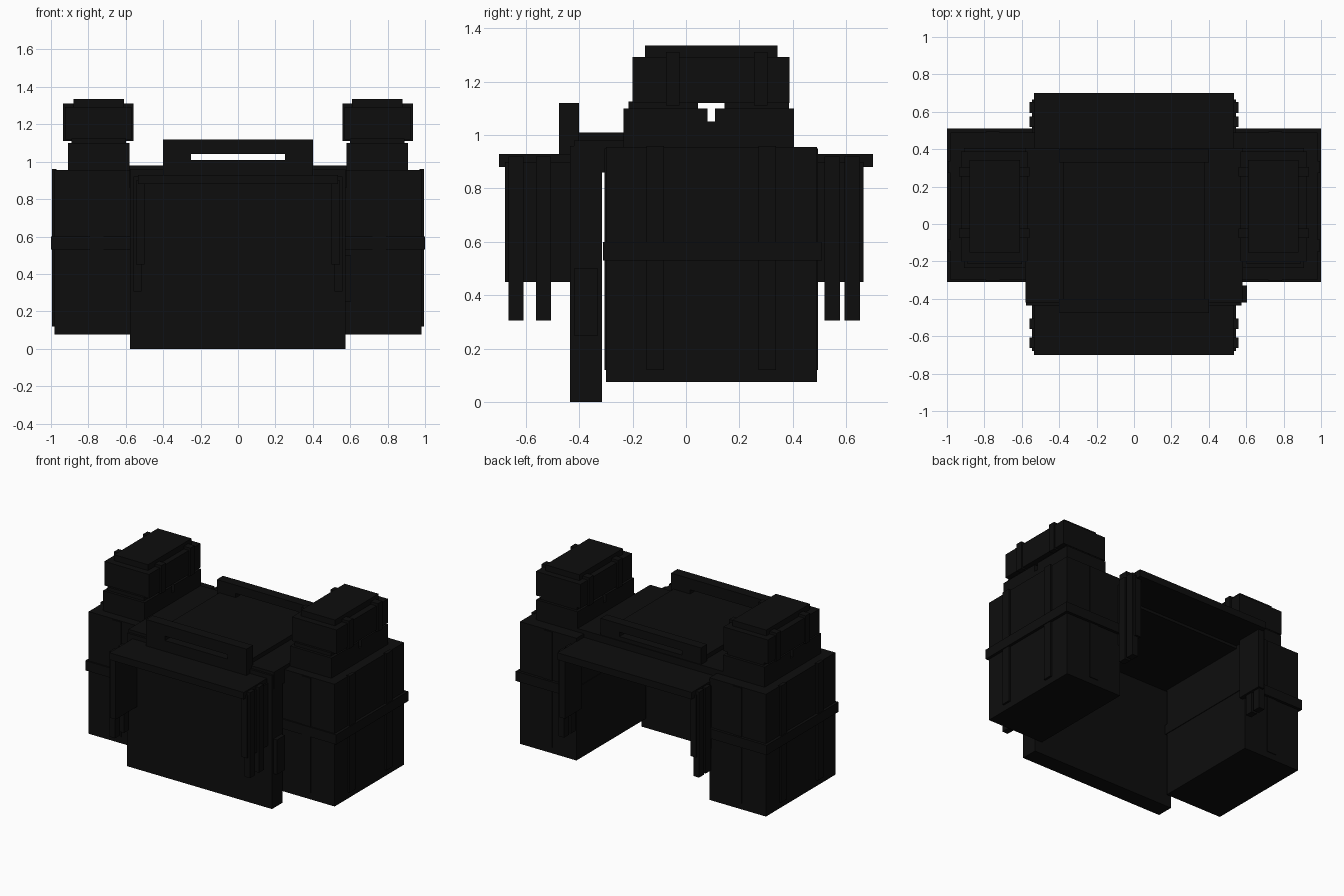
import bpy

cube = bpy.data.objects.get("Cube")
if cube:
    bpy.data.objects.remove(cube, do_unlink=True)

black = bpy.data.materials.new("near_black")
black.use_nodes = True
COLOR = (0.0042, 0.0042, 0.0042, 1)
black.diffuse_color = COLOR
bsdf = next(n for n in black.node_tree.nodes if n.type == 'BSDF_PRINCIPLED')
bsdf.inputs["Base Color"].default_value = COLOR
bsdf.inputs["Roughness"].default_value = 0.8


def box(name, x0, x1, y0, y1, z0, z1):
    """Axis-aligned box given by its limits."""
    bpy.ops.mesh.primitive_cube_add(
        size=1, location=((x0 + x1) / 2, (y0 + y1) / 2, (z0 + z1) / 2))
    ob = bpy.context.object
    ob.name = name
    ob.scale = (x1 - x0, y1 - y0, z1 - z0)
    bpy.ops.object.transform_apply(location=False, rotation=False, scale=True)
    ob.data.materials.append(black)
    return ob


def pair(name, x0, x1, *rest):
    """Box on the left side and its mirror image on the right."""
    box("left_" + name, x0, x1, *rest)
    box("right_" + name, -x1, -x0, *rest)


# Desktop, front panel and raised centre
box("desktop", -0.535, 0.535, -0.70, 0.70, 0.88, 0.93)
box("front_panel", -0.578, 0.576, -0.435, -0.315, 0, 0.96)
box("top_deck", -0.58, 0.58, -0.42, 0.405, 0.86, 0.98)
box("centre_pad", -0.38, 0.38, -0.40, 0.33, 0.98, 1.01)
box("side_latch", 0.56, 0.605, -0.42, -0.33, 0.25, 0.5)

# Front and back rails standing on end blocks
for name, y0, y1, z1 in (("front", -0.475, -0.40, 1.12),
                         ("back", 0.33, 0.40, 1.10)):
    box(name + "_rail", -0.40, 0.40, y0, y1, 1.04, z1)
    box(name + "_rail_base", -0.40, 0.40, y0, y1, 0.93, 1.008)
    pair(name + "_rail_end", 0.25, 0.40, y0, y1, 1.0, 1.05)

# Side cabinets with belt and vertical straps
pair("cabinet", 0.53, 0.98, -0.30, 0.49, 0.075, 0.955)
pair("cabinet_belt", 0.525, 1.0, -0.31, 0.51, 0.53, 0.60)
for i, y in enumerate((-0.115, 0.305)):
    pair(f"cabinet_strap_{i + 1}", 0.97, 0.994, y - 0.033, y + 0.033, 0.12, 0.96)
pair("cabinet_front_strap", 0.72, 0.79, -0.305, -0.29, 0.12, 0.95)
pair("cabinet_back_strap", 0.72, 0.79, 0.48, 0.495, 0.12, 0.95)

# Pedestals and strapped boxes on the cabinets
pair("pedestal", 0.58, 0.91, -0.235, 0.405, 0.95, 1.05)
pair("pedestal_front_half", 0.58, 0.91, -0.235, 0.08, 1.05, 1.10)
pair("pedestal_back_half", 0.58, 0.91, 0.108, 0.405, 1.05, 1.10)
pair("box_front_foot", 0.60, 0.89, -0.215, 0.045, 1.09, 1.125)
pair("box_back_foot", 0.60, 0.89, 0.145, 0.385, 1.09, 1.125)
pair("box", 0.57, 0.925, -0.20, 0.388, 1.12, 1.293)
pair("box_lid", 0.61, 0.88, -0.153, 0.343, 1.29, 1.335)
for i, y in enumerate((-0.05, 0.28)):
    pair(f"box_strap_{i + 1}", 0.558, 0.936, y - 0.025, y + 0.025, 1.11, 1.312)

# Side brackets with hanging prongs under the desktop overhangs
for name, y0, y1, prongs in (
        ("front", -0.678, -0.42, ((-0.664, -0.608), (-0.562, -0.506))),
        ("back", 0.47, 0.665, ((0.518, 0.576), (0.594, 0.652)))):
    pair(name + "_bracket", 0.50, 0.545, y0, y1, 0.45, 0.90)
    for i, (p0, p1) in enumerate(prongs):
        pair(f"{name}_prong_{i + 1}", 0.515, 0.56, p0, p1, 0.305, 0.92)
